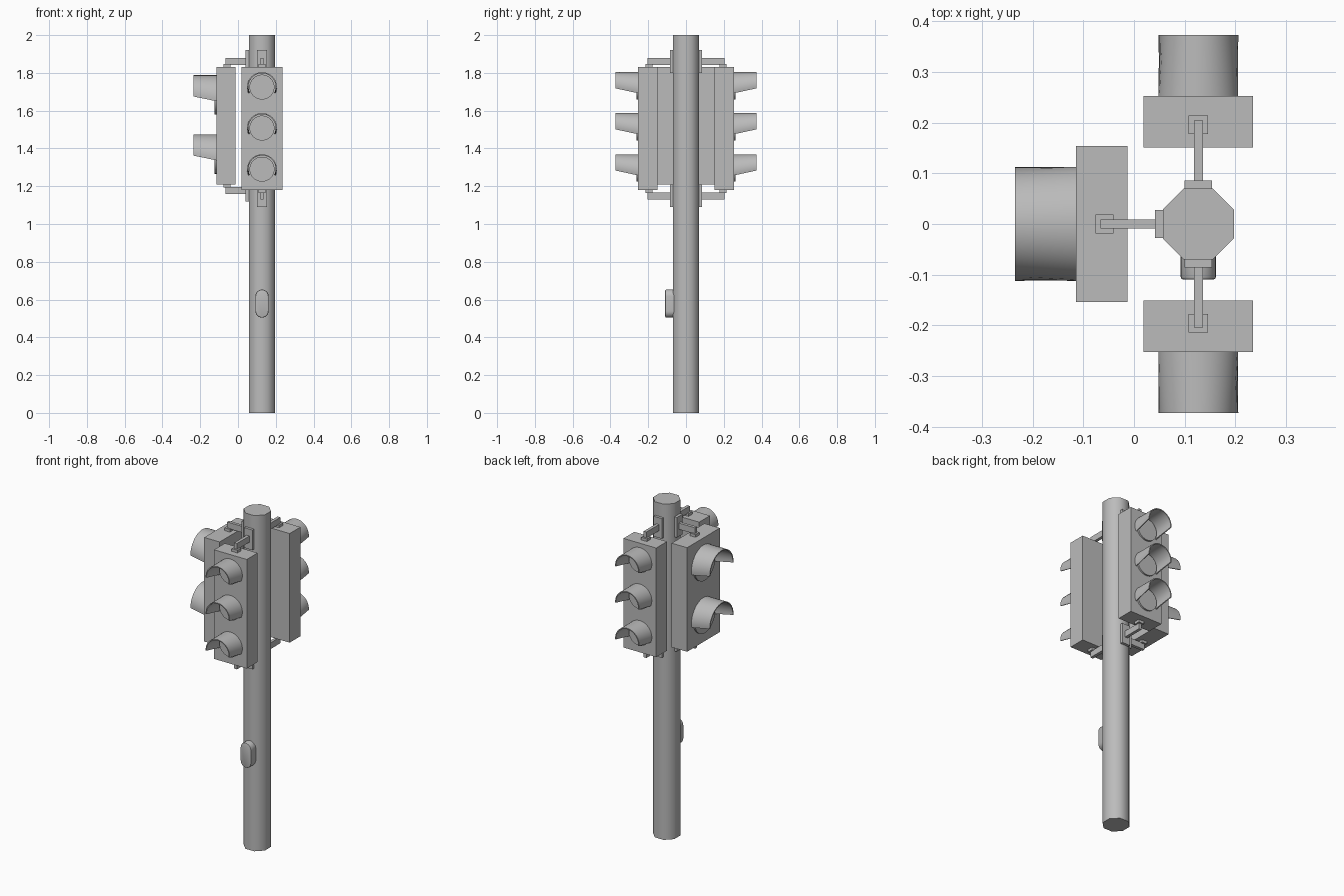
import bpy
import bmesh
from math import sin, cos, pi, radians
from mathutils import Matrix

cube = bpy.data.objects.get("Cube")
if cube:
    bpy.data.objects.remove(cube, do_unlink=True)

POLE = Matrix.Translation((0.127, 0, 0))

grey = bpy.data.materials.new("plain grey")
grey.use_nodes = True
COLOR = (0.5, 0.5, 0.5, 1)
grey.diffuse_color = COLOR
grey.node_tree.nodes["Principled BSDF"].inputs["Base Color"].default_value = COLOR


def finish(name, bm, frame, smooth=None):
    """Turn a bmesh into a named object placed in the given frame."""
    bmesh.ops.recalc_face_normals(bm, faces=bm.faces)
    mesh = bpy.data.meshes.new(name)
    bm.to_mesh(mesh)
    bm.free()
    mesh.transform(frame)
    mesh.materials.append(grey)
    obj = bpy.data.objects.new(name, mesh)
    bpy.context.scene.collection.objects.link(obj)
    if smooth:
        bpy.ops.object.select_all(action="DESELECT")
        obj.select_set(True)
        bpy.context.view_layer.objects.active = obj
        bpy.ops.object.shade_smooth_by_angle(angle=radians(smooth))
    return obj


def box(name, frame, width, near, far, bottom, top):
    """Box centred on x, reaching from near to far towards -y."""
    bm = bmesh.new()
    bmesh.ops.create_cube(bm, size=1)
    bmesh.ops.scale(bm, vec=(width, far - near, top - bottom), verts=bm.verts)
    bmesh.ops.translate(bm, vec=(0, -(near + far) / 2, (top + bottom) / 2), verts=bm.verts)
    return finish(name, bm, frame)


def prism(name, frame, outline, near, far, smooth, bevel=0):
    """Extrude an (x, z) outline towards -y, optionally rounding its front rim."""
    bm = bmesh.new()
    back = bm.faces.new([bm.verts.new((x, -near, z)) for x, z in outline])
    new = bmesh.ops.extrude_face_region(bm, geom=[back], use_keep_orig=True)["geom"]
    moved = [v for v in new if isinstance(v, bmesh.types.BMVert)]
    bmesh.ops.translate(bm, vec=(0, near - far, 0), verts=moved)
    if bevel:
        rim = [e for e in bm.edges if all(v in moved for v in e.verts)]
        bmesh.ops.bevel(bm, geom=rim, offset=bevel, segments=2, profile=0.5, affect="EDGES")
    return finish(name, bm, frame, smooth)


def visor(name, frame, z, radius, start, length, droop, tip_droop):
    """Thin hood whose lower edges rise from the housing to the tip."""
    bm = bmesh.new()
    steps = 24
    rows = []
    for i in range(steps + 1):
        t = i / steps
        row = []
        for r, y, d in ((radius, start, droop), (radius, start + length, tip_droop),
                        (radius - 0.006, start + length, tip_droop),
                        (radius - 0.006, start, droop)):
            a = -radians(d) + t * (pi + 2 * radians(d))
            row.append(bm.verts.new((r * cos(a), -y, z + r * sin(a))))
        rows.append(row)
    for a, b in zip(rows, rows[1:]):
        for k in range(4):
            n = (k + 1) % 4
            bm.faces.new((a[k], a[n], b[n], b[k]))
    bm.faces.new(rows[0])
    bm.faces.new(rows[-1])
    return finish(name, bm, frame, 40)


def bracket(name, frame, edge, sign, foot):
    """Pole plate, arm and foot; sign is 1 above the housing, -1 below it."""
    def part(label, width, near, far, low, high):
        z0, z1 = sorted((edge + sign * low, edge + sign * high))
        box(f"{name}_{label}", frame, width, near, far, z0, z1)
    part("plate", 0.055, 0.066, 0.086, -0.03, 0.09)
    part("arm", 0.018, 0.08, foot + 0.008, 0.013, 0.05)
    part("foot", 0.038, foot - 0.018, foot + 0.018, 0, 0.016)


def signal(name, angle, width, near, bottom, lights, lens_radius, radius, droop, tip_droop):
    """Housing with hooded lenses, hung from the pole by two brackets."""
    frame = POLE @ Matrix.Rotation(radians(angle), 4, "Z")
    top, far = 1.83, near + 0.102
    box(f"{name}_housing", frame, width, near, far, bottom, top)
    for i, z in enumerate(lights, 1):
        circle = [(lens_radius * cos(k * pi / 16), z + lens_radius * sin(k * pi / 16))
                  for k in range(32)]
        prism(f"{name}_lens_{i}", frame, circle, far - 0.005, far + 0.01, 40)
        visor(f"{name}_visor_{i}", frame, z, radius, far - 0.002, 0.122, droop, tip_droop)
    bracket(f"{name}_top_bracket", frame, top, 1, near + 0.045)
    bracket(f"{name}_bottom_bracket", frame, bottom, -1, near + 0.045)


# Octagonal pole with flats towards the signals
bm = bmesh.new()
bmesh.ops.create_cone(bm, cap_ends=True, segments=8, radius1=0.07 / cos(pi / 8),
                      radius2=0.07 / cos(pi / 8), depth=2,
                      matrix=Matrix.Translation((0, 0, 1)) @ Matrix.Rotation(pi / 8, 4, "Z"))
if max(v.co.x for v in bm.verts) > 0.072:
    bmesh.ops.rotate(bm, verts=bm.verts, matrix=Matrix.Rotation(pi / 8, 3, "Z"))
finish("pole", bm, POLE, 60)

# Vehicle signals at front and back, wider pedestrian signal on the right
for label, turn in (("front_signal", 0), ("back_signal", 180)):
    signal(label, turn, 0.216, 0.151, 1.18, (1.725, 1.508, 1.29), 0.066, 0.079, 25, 5)
signal("right_signal", -90, 0.308, 0.14, 1.21, (1.675, 1.362), 0.096, 0.1125, 13, 0)

# Push button housing on the front of the pole
pill = []
for centre, begin in ((0.618, 0), (0.539, pi)):
    pill += [(0.035 * cos(begin + k * pi / 12), centre + 0.035 * sin(begin + k * pi / 12))
             for k in range(13)]
prism("push_button", POLE, pill, 0.06, 0.11, 40, 0.006)
